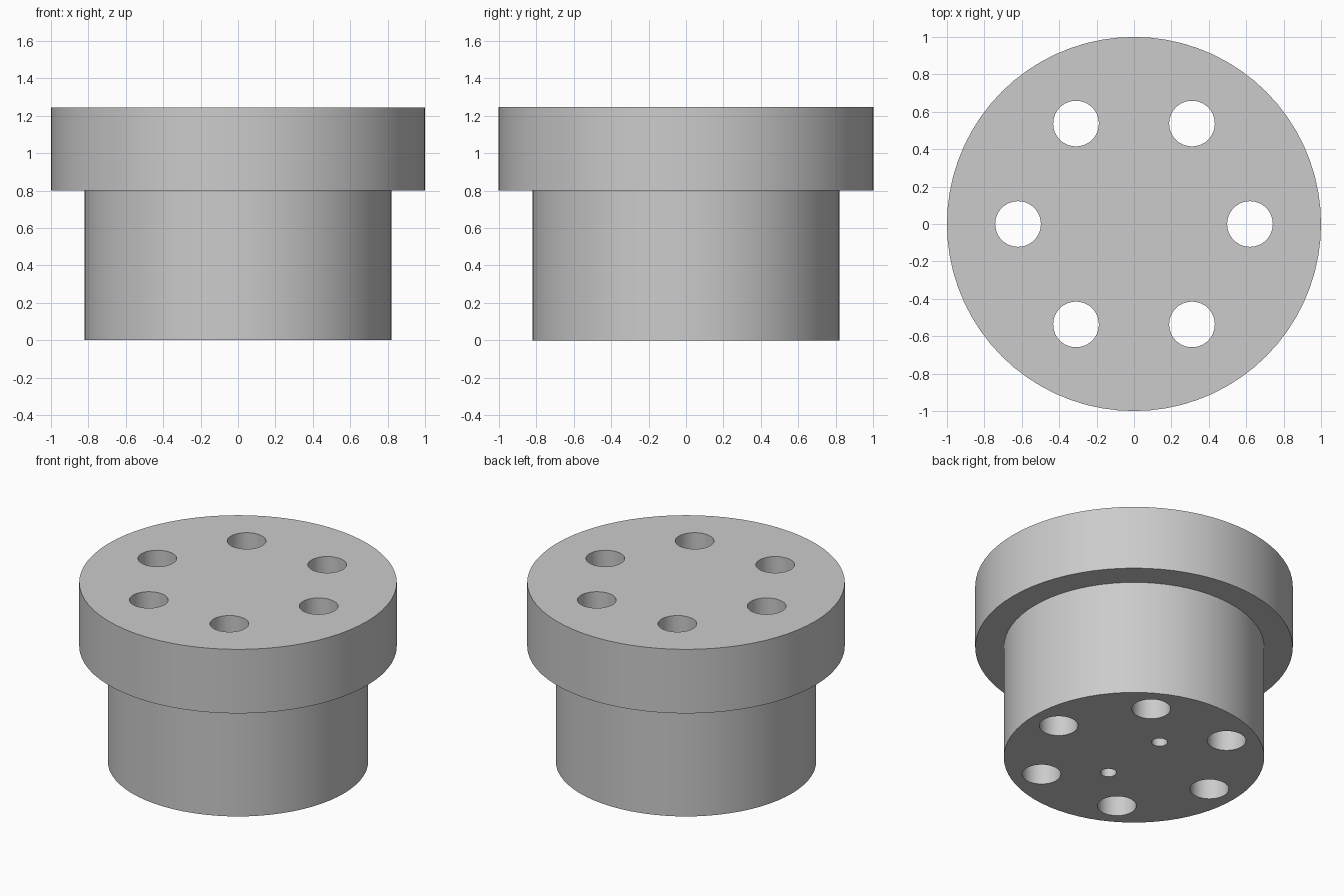
import bpy
import bmesh
from math import cos, sin, radians
from mathutils import Matrix, Vector

cube = bpy.data.objects.get("Cube")
if cube:
    bpy.data.objects.remove(cube, do_unlink=True)

HEIGHT = 1.245
SHOULDER = 0.8
FLANGE_RADIUS = 1.0
BODY_RADIUS = 0.82

grey = bpy.data.materials.new("Plain grey")
grey.use_nodes = True
colour = (0.6, 0.6, 0.6, 1)
grey.diffuse_color = colour
grey.node_tree.nodes["Principled BSDF"].inputs["Base Color"].default_value = colour


def make_object(name, bm):
    bmesh.ops.recalc_face_normals(bm, faces=bm.faces)
    mesh = bpy.data.meshes.new(name)
    bm.to_mesh(mesh)
    bm.free()
    mesh.materials.append(grey)
    obj = bpy.data.objects.new(name, mesh)
    bpy.context.collection.objects.link(obj)
    return obj


def add_cylinder(bm, x, y, radius, bottom, top, sides):
    bmesh.ops.create_cone(
        bm, cap_ends=True, segments=sides, radius1=radius, radius2=radius,
        depth=top - bottom,
        matrix=Matrix.Translation((x, y, (bottom + top) / 2)))


# Stepped body: lathe the half profile around z
bm = bmesh.new()
profile = [(0, 0), (BODY_RADIUS, 0), (BODY_RADIUS, SHOULDER),
           (FLANGE_RADIUS, SHOULDER), (FLANGE_RADIUS, HEIGHT), (0, HEIGHT)]
verts = [bm.verts.new((r, 0, z)) for r, z in profile]
edges = [bm.edges.new(pair) for pair in zip(verts, verts[1:])]
bmesh.ops.spin(bm, geom=verts + edges, cent=(0, 0, 0), axis=(0, 0, 1),
               angle=radians(360), steps=72)
bmesh.ops.remove_doubles(bm, verts=bm.verts, dist=0.0005)
bmesh.ops.dissolve_limit(bm, angle_limit=radians(1), verts=bm.verts, edges=bm.edges)
body = make_object("flanged_body", bm)

# Cutter: ring of through holes and two blind holes in the underside
bm = bmesh.new()
for i in range(6):
    a = radians(60 * i)
    add_cylinder(bm, 0.62 * cos(a), 0.62 * sin(a), 0.122, -0.1, HEIGHT + 0.1, 48)
for side in (-1, 1):
    add_cylinder(bm, 0, 0.25 * side, 0.05, -0.1, 0.4, 32)
cutter = make_object("hole_cutter", bm)
cutter.hide_render = True

# Cut the holes, then drop the cutter
cut = body.modifiers.new("Holes", "BOOLEAN")
cut.operation = "DIFFERENCE"
cut.solver = "EXACT"
cut.object = cutter
bpy.ops.object.select_all(action="DESELECT")
body.select_set(True)
bpy.context.view_layer.objects.active = body
bpy.ops.object.modifier_apply(modifier=cut.name)
bpy.data.objects.remove(cutter, do_unlink=True)

# Round walls smooth, rims sharp
bpy.ops.object.shade_smooth_by_angle(angle=radians(30))
